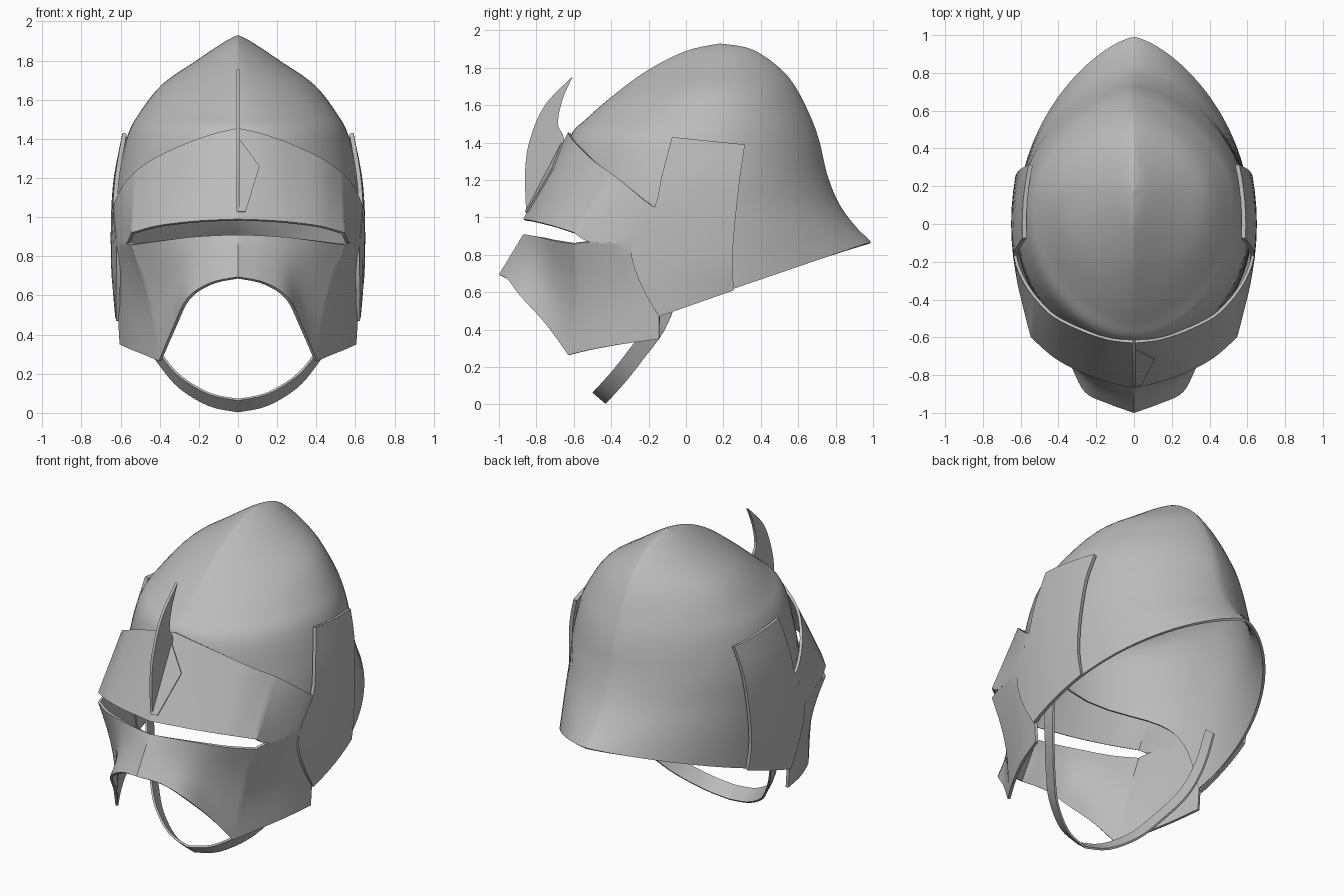
import bpy, bmesh, math
from mathutils import Vector

cube = bpy.data.objects.get("Cube")
if cube:
    bpy.data.objects.remove(cube, do_unlink=True)

steel = bpy.data.materials.new("grey_steel")
steel.use_nodes = True
GREY = (0.5, 0.5, 0.5, 1)
steel.diffuse_color = GREY
steel.node_tree.nodes["Principled BSDF"].inputs["Base Color"].default_value = GREY


def spline(points, steps):
    """Smooth curve through tuples of any length."""
    result = []
    last = len(points) - 1
    for i in range(last):
        a, b, c, d = (points[max(0, min(last, i + k))] for k in (-1, 0, 1, 2))
        for s in range(steps):
            t = s / steps
            result.append(tuple(
                q + t * ((r - p) / 2 + t * ((2 * p - 5 * q + 4 * r - s4) / 2
                                            + t * (3 * q - p - 3 * r + s4) / 2))
                for p, q, r, s4 in zip(a, b, c, d)))
    result.append(tuple(points[-1]))
    return result


def lerp(a, b, t):
    return tuple(p + (q - p) * t for p, q in zip(a, b))


def loft(first, second, steps):
    """Grid of rows running straight from one curve to another."""
    return [[lerp(p, q, i / steps) for p, q in zip(first, second)]
            for i in range(steps + 1)]


def sheet(name, grids, thickness, mirrored=True, offset=-1):
    """Sheet metal part from point grids, with its mirror half and thickness."""
    bm = bmesh.new()
    outward = 0
    for side in ((1, -1) if mirrored else (1,)):
        for grid in grids:
            rows = [[bm.verts.new((p[0] * side, p[1], p[2])) for p in row] for row in grid]
            for upper, lower in zip(rows, rows[1:]):
                for j in range(len(upper) - 1):
                    quad = [upper[j], upper[j + 1], lower[j + 1], lower[j]]
                    face = bm.faces.new(quad if side > 0 else quad[::-1])
                    face.normal_update()
                    centre = face.calc_center_median() - Vector((0, 0, 0.9))
                    outward += face.normal.dot(centre) * face.calc_area()
    bmesh.ops.remove_doubles(bm, verts=bm.verts, dist=0.0015)
    if outward < 0:
        bmesh.ops.reverse_faces(bm, faces=bm.faces)
    mesh = bpy.data.meshes.new(name)
    bm.to_mesh(mesh)
    bm.free()
    mesh.materials.append(steel)
    obj = bpy.data.objects.new(name, mesh)
    bpy.context.collection.objects.link(obj)
    bpy.ops.object.select_all(action='DESELECT')
    obj.select_set(True)
    bpy.context.view_layer.objects.active = obj
    shell = obj.modifiers.new("thickness", 'SOLIDIFY')
    shell.thickness = thickness
    shell.offset = offset
    bpy.ops.object.modifier_apply(modifier=shell.name)
    bpy.ops.object.shade_smooth_by_angle(angle=math.radians(30))
    return obj


# Skull: tilted slices (front y, z, back y, z, half width, widest y,
# front and back pointedness, start angle of the face opening)
slices = [
    (0.179, 1.93, 0.181, 1.93, 0, 0.18, 1.8, 1.8, 0),
    (0.0, 1.89, 0.35, 1.90, 0.07, 0.18, 1.7, 1.7, 0),
    (-0.2, 1.79, 0.50, 1.80, 0.22, 0.17, 1.6, 1.6, 0),
    (-0.38, 1.66, 0.59, 1.69, 0.39, 0.14, 1.4, 1.5, 0),
    (-0.53, 1.53, 0.67, 1.53, 0.505, 0.1, 1.2, 1.4, 0),
    (-0.62, 1.43, 0.715, 1.40, 0.565, 0.07, 1.05, 1.35, 0),
    (-0.66, 1.2, 0.755, 1.23, 0.61, 0.04, 1, 1.3, 0),
    (-0.69, 1.0, 0.815, 1.08, 0.625, 0, 1, 1.3, 50),
    (-0.69, 0.75, 0.90, 0.96, 0.625, 0, 1, 1.35, 69),
    (-0.68, 0.30, 0.99, 0.87, 0.62, 0, 1, 1.4, 78),
]
skull = []
SEGMENTS = 28
for fy, fz, by, bz, width, mid, front_pow, back_pow, start in spline(slices, 5):
    row = []
    begin = math.radians(max(0, start))
    for j in range(SEGMENTS + 1):
        angle = begin + (math.pi - begin) * j / SEGMENTS
        c = math.cos(angle)
        s = max(0, math.sin(angle))
        y = mid + (fy - mid) * c if c > 0 else mid - (by - mid) * c
        z = fz + (bz - fz) * (y - fy) / (by - fy)
        x = width * s ** (front_pow if c > 0 else back_pow)
        row.append((0 if j == SEGMENTS else x, y, z))
    skull.append(row)
sheet("skull", [skull], 0.015)

# Visor: edge curves from the centre line to the rear of the cheek
brow = [(0, -.63, 1.455), (.13, -.615, 1.425), (.27, -.57, 1.375), (.43, -.49, 1.30),
        (.53, -.39, 1.23), (.585, -.31, 1.165), (.625, -.22, 1.09), (.64, -.145, 1.04)]
slit_top = [(0, -.87, .99), (.14, -.835, .985), (.27, -.79, .975), (.42, -.71, .955),
            (.546, -.6, .92)]
slit_bottom = [(0, -.87, .91), (.14, -.835, .905), (.27, -.785, .895), (.42, -.705, .875),
               (.546, -.6, .858)]
temple = [(.57, -.51, .868), (.62, -.3, .86), (.635, -.145, .86)]
jaw = [(0, -1, .695), (.14, -.95, .665), (.26, -.89, .585), (.335, -.75, .43),
       (.405, -.63, .265), (.475, -.5, .295), (.55, -.33, .325), (.605, -.145, .35)]


def edge(points):
    """Smooth curve that keeps a sharp corner at its fifth point."""
    return spline(points[:5], 5) + spline(points[4:], 5)[1:]


upper = loft(edge(brow), edge(slit_top + temple), 6)
lower = loft(edge(slit_bottom + temple), edge(jaw), 8)
# Hollow the cheeks a little beside the muzzle
for i, row in enumerate(lower):
    for j, (x, y, z) in enumerate(row):
        dent = 0.025 * math.sin(math.pi * i / 8) * math.sin(math.pi * j / (len(row) - 1))
        row[j] = (x - dent, y + dent, z)
sheet("visor", [upper, lower], 0.016)

# Side plates over the visor pivots
front_edge = [(-.075, 1.43), (-.13, 1.22), (-.17, 1.05), (-.29, .85), (-.25, .66), (-.145, .47)]
rear_edge = [(.315, 1.39), (.29, 1.22), (.265, 1.0), (.25, .82), (.25, .72), (.255, .61)]
bow = spline([(.592,), (.632,), (.648,), (.65,), (.645,), (.63,)], 3)
plate = []
for near, far, (x,) in zip(spline(front_edge, 3), spline(rear_edge, 3), bow):
    row = [lerp(near, far, k / 6) for k in range(7)]
    plate.append([(x - 0.35 * y * y, y, z) for y, z in row])
sheet("side_plates", [plate], 0.022)

# Crest blade rising from the brow
blade_front = [(0, -.605, 1.755), (0, -.755, 1.60), (0, -.835, 1.415), (0, -.86, 1.25),
               (0, -.855, 1.03)]
blade_rear = [(0, -.605, 1.755), (0, -.66, 1.63), (0, -.685, 1.5), (0, -.66, 1.38),
              (0, -.835, 1.03)]
sheet("crest_blade", [loft(spline(blade_front, 5), spline(blade_rear, 5), 2)], 0.016,
      mirrored=False, offset=0)

# Thin pointed plate beside the blade
badge = [[(0, -.663, 1.41), (.11, -.718, 1.26)], [(0, -.862, 1.03), (.04, -.853, 1.03)]]
sheet("brow_plate", [badge], 0.009, mirrored=False)

# Chin strap: a flat band hanging inside the cheeks
path = spline([(0, -.465, .033), (.15, -.435, .065), (.3, -.355, .155), (.40, -.265, .27),
               (.50, -.155, .42), (.56, -.08, .6), (.585, -.02, .8)], 4)
band = [[(x, y + k * .035, z - k * .03) for x, y, z in path] for k in (-1, 1)]
sheet("chin_strap", [band], 0.012)
